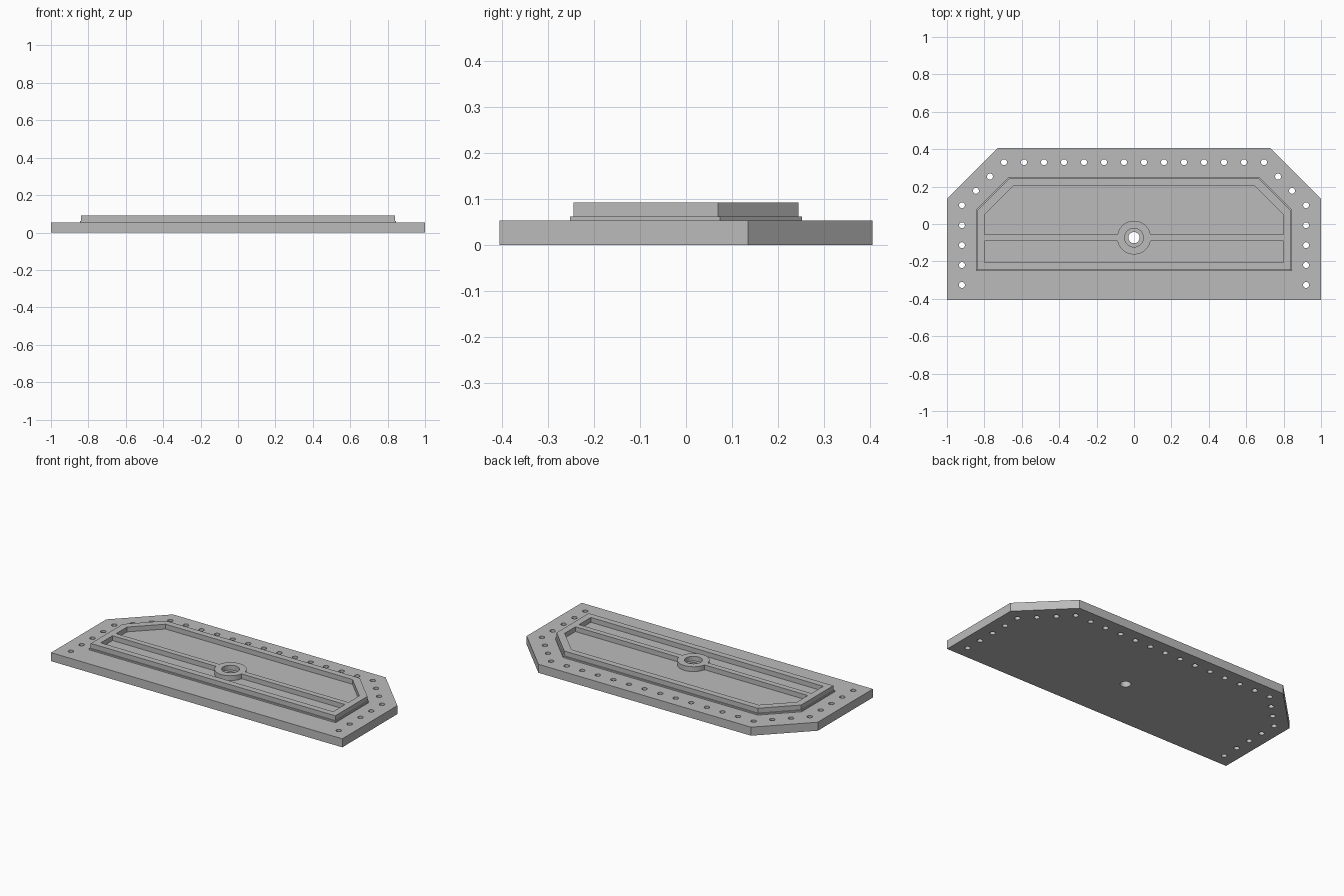
import bpy, bmesh
from math import sin, cos, pi, asin, radians

cube = bpy.data.objects.get("Cube")
if cube:
    bpy.data.objects.remove(cube, do_unlink=True)

grey = bpy.data.materials.new("plain_grey")
grey.use_nodes = True
colour = (0.5, 0.5, 0.5, 1)
grey.diffuse_color = colour
grey.node_tree.nodes["Principled BSDF"].inputs["Base Color"].default_value = colour

BORE_Y = -0.073          # centre of the boss


def arc(cx, cy, r, start, end, n):
    return [(cx + r * cos(start + (end - start) * i / n),
             cy + r * sin(start + (end - start) * i / n)) for i in range(n + 1)]


def circle(cx, cy, r, n=32):
    return arc(cx, cy, r, 0, 2 * pi, n)[:-1]


def clipped_plate(hx, hy, cut):
    """Rectangle with its two back corners cut at 45 degrees."""
    return [(-hx, -hy), (hx, -hy), (hx, hy - cut), (hx - cut, hy),
            (cut - hx, hy), (-hx, hy - cut)]


def layer(name, loops, z0, z1):
    """Extrude an outline, with any inner loops left open as holes."""
    curve = bpy.data.curves.new(name, 'CURVE')
    curve.dimensions = '2D'
    curve.fill_mode = 'BOTH'
    curve.extrude = (z1 - z0) / 2
    for loop in loops:
        spline = curve.splines.new('POLY')
        spline.points.add(len(loop) - 1)
        for point, (x, y) in zip(spline.points, loop):
            point.co = (x, y, 0, 1)
        spline.use_cyclic_u = True
    obj = bpy.data.objects.new(name, curve)
    bpy.context.collection.objects.link(obj)
    bpy.ops.object.select_all(action='DESELECT')
    obj.select_set(True)
    bpy.context.view_layer.objects.active = obj
    bpy.ops.object.convert(target='MESH')
    obj = bpy.context.view_layer.objects.active
    bm = bmesh.new()
    bm.from_mesh(obj.data)
    bmesh.ops.remove_doubles(bm, verts=bm.verts, dist=1e-5)
    bmesh.ops.translate(bm, verts=bm.verts, vec=(0, 0, (z0 + z1) / 2))
    bmesh.ops.recalc_face_normals(bm, faces=bm.faces)
    bm.to_mesh(obj.data)
    bm.free()
    obj.data.materials.clear()
    obj.data.materials.append(grey)
    bpy.ops.object.shade_smooth_by_angle(angle=radians(30))
    return obj


# Bolt hole centres: back row, then each clipped corner and side
centres = [(-0.695 + i * 1.39 / 13, 0.33) for i in range(14)]
for side in (-1, 1):
    centres += [(side * (0.695 + 0.075 * i), 0.33 - 0.0765 * i) for i in (1, 2)]
    centres += [(side * 0.92, 0.10 - 0.1065 * i) for i in range(5)]

bolt_holes = [circle(x, y, 0.016, 16) for x, y in centres]
through_hole = circle(0, BORE_Y, 0.03)

# Pockets either side of the central rib, curving round the boss
PX, PY, CUT = 0.798, 0.206, 0.156
BOSS_R, RIB = 0.09, 0.0175
a = asin(RIB / BOSS_R)
back_pocket = ([(PX, BORE_Y + RIB), (PX, PY - CUT), (PX - CUT, PY),
                (CUT - PX, PY), (-PX, PY - CUT), (-PX, BORE_Y + RIB)]
               + arc(0, BORE_Y, BOSS_R, pi - a, a, 24))
front_pocket = ([(-PX, BORE_Y - RIB), (-PX, -PY), (PX, -PY), (PX, BORE_Y - RIB)]
                + arc(0, BORE_Y, BOSS_R, -a, a - pi, 24))

layer("base_plate", [clipped_plate(1, 0.405, 0.27), through_hole] + bolt_holes,
      0, 0.053)
layer("raised_step", [clipped_plate(0.846, 0.252, 0.178), through_hole],
      0.053, 0.062)
layer("ribbed_frame", [clipped_plate(0.84, 0.245, 0.175), back_pocket,
                       front_pocket, circle(0, BORE_Y, 0.05)], 0.062, 0.092)
